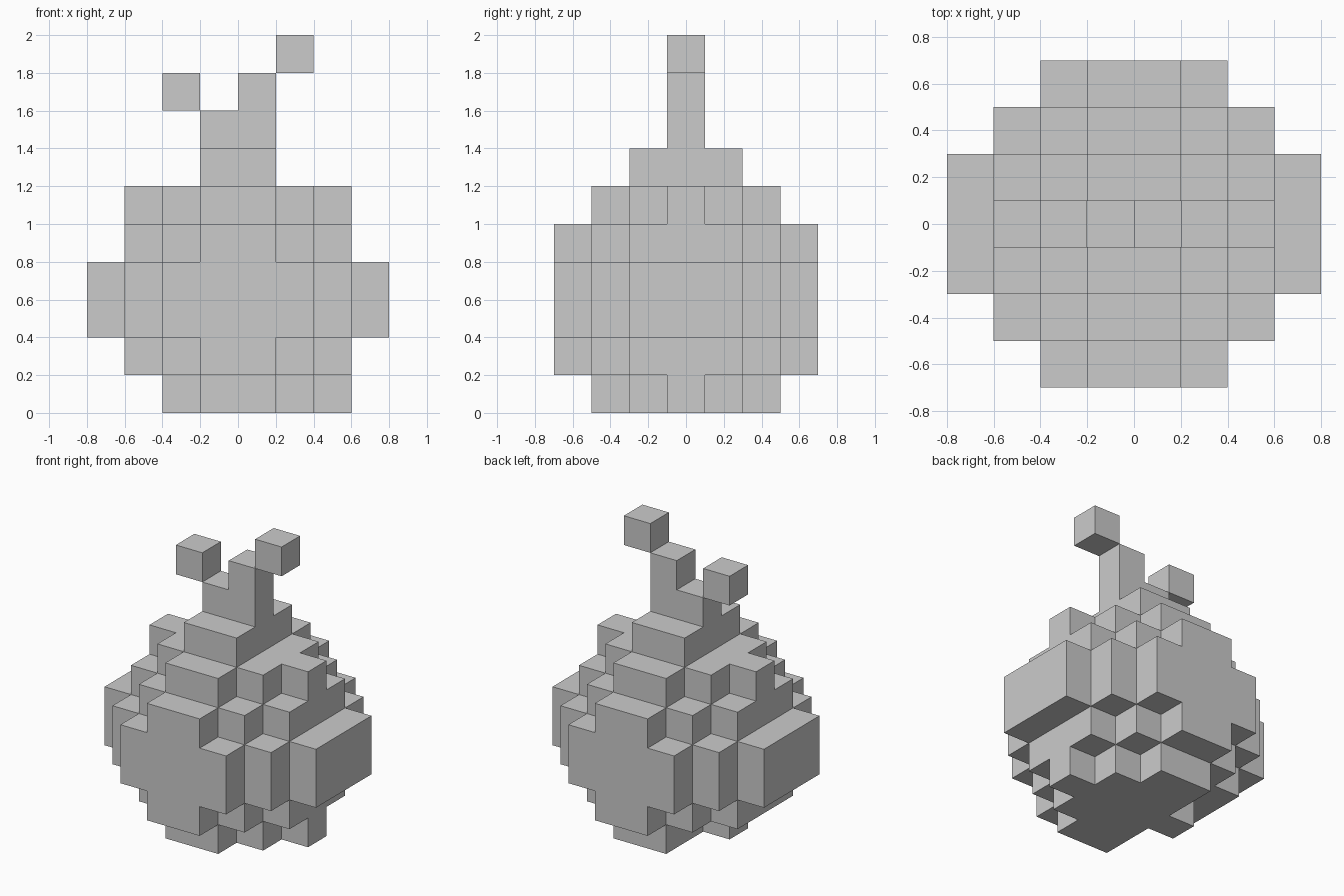
import bpy
import bmesh
from mathutils import Vector

if "Cube" in bpy.data.objects:
    bpy.data.objects.remove(bpy.data.objects["Cube"])

S = 0.2  # edge length of one block


def layer(k, spans):
    """Cells of layer k; spans[r] = (x start, x end) for rows +r and -r."""
    return {(i, j, k) for r, (a, b) in enumerate(spans)
            for j in (r, -r) for i in range(a, b)}


def sym(*half):
    return [(-h, h) for h in half]


# Rounded body, from the bottom layer up (rows listed from the middle outward)
body_layers = [
    [(-2, 3), (-1, 2), (-1, 1)],
    sym(3, 3, 2, 1),
    sym(4, 4, 3, 2),
    sym(4, 4, 3, 2),
    sym(3, 3, 2, 1),
    sym(3, 2, 1),
]
parts = {
    "body": set().union(*(layer(k, s) for k, s in enumerate(body_layers))),
    "shoulder": layer(6, sym(1, 1)),
    "stem": layer(7, sym(1)) | {(0, 0, 8)},
    "left_bud": {(-2, 0, 8)},
    "right_bud": {(1, 0, 9)},
}
filled = set().union(*parts.values())


def build(name, cells):
    """Make one block part, keeping only faces not covered by another block."""
    bm = bmesh.new()
    for c in sorted(cells):
        centre = Vector((c[0] + 0.5, c[1], c[2] + 0.5)) * S
        for axis in range(3):
            for sign in (1, -1):
                n = [0, 0, 0]
                n[axis] = sign
                if tuple(a + b for a, b in zip(c, n)) in filled:
                    continue
                n = Vector(n)
                u = Vector((n.y, n.z, n.x))
                v = n.cross(u)
                bm.faces.new([bm.verts.new(centre + (n + u * a + v * b) * S / 2)
                              for a, b in ((-1, -1), (1, -1), (1, 1), (-1, 1))])
    bmesh.ops.remove_doubles(bm, verts=bm.verts, dist=0.001)
    mesh = bpy.data.meshes.new(name)
    bm.to_mesh(mesh)
    bm.free()
    bpy.context.collection.objects.link(bpy.data.objects.new(name, mesh))


for part_name, part_cells in parts.items():
    build(part_name, part_cells)
